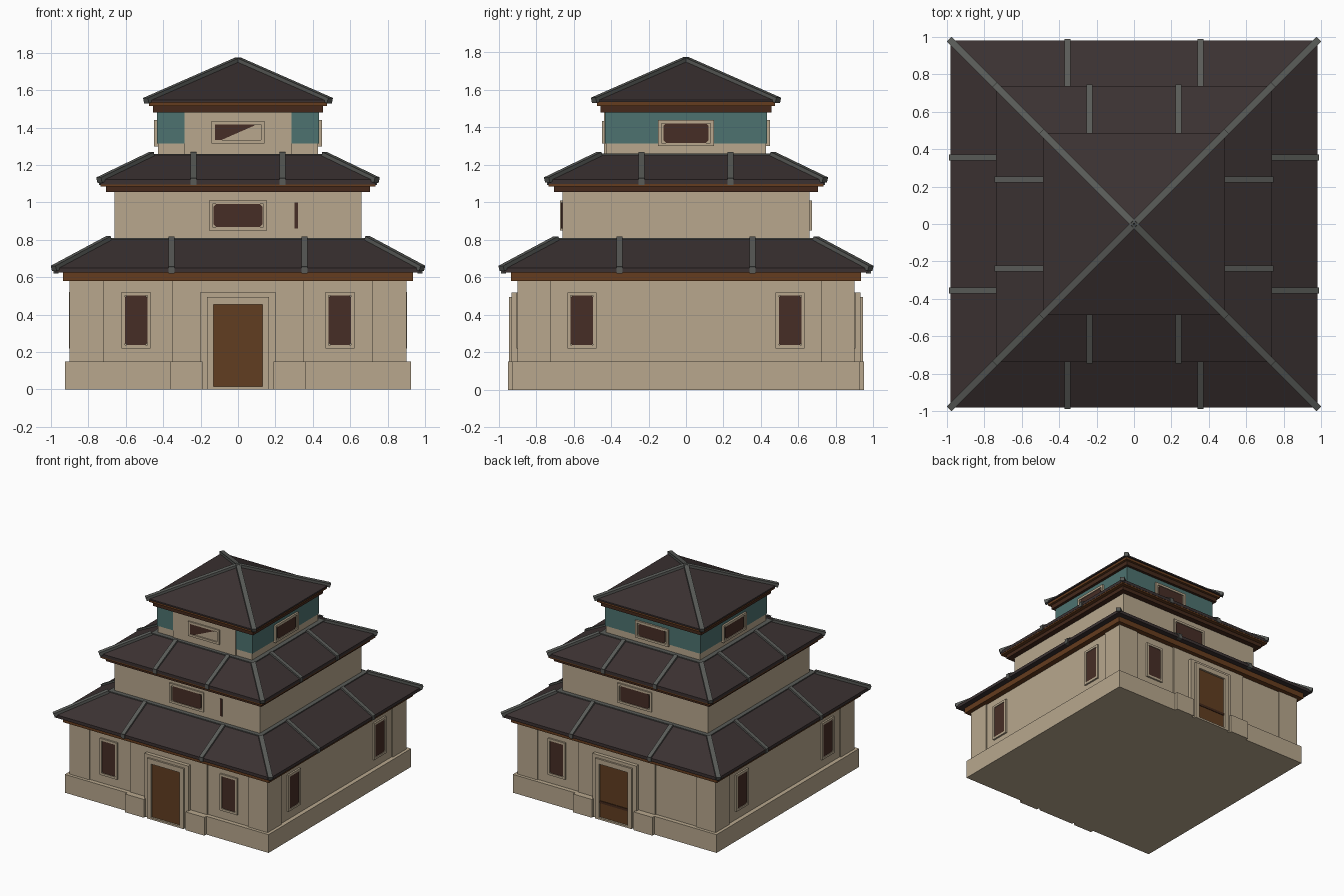
import bpy, bmesh, math
from mathutils import Vector, Matrix

if "Cube" in bpy.data.objects:
    bpy.data.objects.remove(bpy.data.objects["Cube"])


def mat(name, r, g, b):
    m = bpy.data.materials.new(name)
    m.diffuse_color = (r, g, b, 1)
    m.use_nodes = True
    m.node_tree.nodes["Principled BSDF"].inputs["Base Color"].default_value = m.diffuse_color
    return m


WALL = mat("beige plaster", 0.48, 0.39, 0.27)
ROOF = mat("dark roof", 0.043, 0.031, 0.031)
RIDGE = mat("grey ridge", 0.10, 0.105, 0.097)
WOOD = mat("brown eave wood", 0.13, 0.045, 0.013)
BEAM = mat("dark brown beam", 0.058, 0.022, 0.011)
DOOR = mat("door wood", 0.12, 0.048, 0.015)
GLASS = mat("window brown", 0.062, 0.027, 0.019)
TEAL = mat("teal paint", 0.075, 0.17, 0.16)


def hull(name, pts, m):
    bm = bmesh.new()
    for p in pts:
        bm.verts.new(p)
    bmesh.ops.convex_hull(bm, input=bm.verts)
    bmesh.ops.dissolve_limit(bm, angle_limit=0.01, verts=bm.verts, edges=bm.edges)
    bmesh.ops.recalc_face_normals(bm, faces=bm.faces)
    me = bpy.data.meshes.new(name)
    bm.to_mesh(me)
    bm.free()
    me.materials.append(m)
    ob = bpy.data.objects.new(name, me)
    bpy.context.collection.objects.link(ob)
    return ob


# square block or frustum, given half widths at two heights
def tier(name, h0, z0, h1, z1, m):
    s = [(-1, -1), (1, -1), (1, 1), (-1, 1)]
    top = [(x * h1, y * h1, z1) for x, y in s] if h1 > 0 else [(0, 0, z1)]
    return hull(name, [(x * h0, y * h0, z0) for x, y in s] + top, m)


# prism on one side of the tower: side 0 front, 1 right, 2 back, 3 left
def plate(name, side, outline, d0, d1, m):
    R = Matrix.Rotation(side * math.pi / 2, 3, 'Z')
    return hull(name, [R @ Vector((u, -d, z)) for u, z in outline for d in (d0, d1)], m)


def rect(u0, u1, z0, z1, c=0.0):
    if c == 0:
        return [(u0, z0), (u1, z0), (u1, z1), (u0, z1)]
    return [(u0 + c, z0), (u1 - c, z0), (u1, z0 + c), (u1, z1 - c),
            (u1 - c, z1), (u0 + c, z1), (u0, z1 - c), (u0, z0 + c)]


# square bar lying along a roof slope
def bar(name, a, b, w, h, m):
    a, b = Vector(a), Vector(b)
    d = (b - a).normalized()
    side = d.cross(Vector((0, 0, 1))).normalized() * w / 2
    up = side.normalized().cross(d) * h / 2
    return hull(name, [p + s * side + t * up for p in (a, b)
                       for s in (-1, 1) for t in (-1, 1)], m)


# frame strips around a pane
def window(name, side, u, z0, z1, hw, d, fr, pane=None):
    f = 0.018
    for n, (a, b, c, e) in {"left": (u - fr, u - fr + f, z0, z1),
                            "right": (u + fr - f, u + fr, z0, z1),
                            "sill": (u - fr, u + fr, z0, z0 + f),
                            "head": (u - fr, u + fr, z1 - f, z1)}.items():
        plate(name + "_frame_" + n, side, rect(a, b, c, e), d - 0.01, d + 0.012, WALL)
    pane = pane or rect(u - hw, u + hw, z0 + 0.014, z1 - 0.014, 0.018)
    plate(name + "_pane", side, pane, d - 0.001, d + 0.007, GLASS)


# walls
tier("plinth", 0.925, 0, 0.925, 0.15, WALL)
tier("lower_wall", 0.89, 0.15, 0.89, 0.63, WALL)
tier("middle_wall", 0.66, 0.78, 0.66, 1.09, WALL)
tier("upper_wall", 0.428, 1.22, 0.428, 1.51, WALL)
tier("teal_band", 0.433, 1.315, 0.433, 1.49, TEAL)
plate("upper_front_panel", 0, rect(-0.285, 0.285, 1.25, 1.49), 0.42, 0.437, WALL)

# eave bands
tier("lower_eave_band", 0.935, 0.58, 0.935, 0.63, WOOD)
tier("middle_eave_beam", 0.705, 1.055, 0.705, 1.085, BEAM)
tier("middle_eave_band", 0.735, 1.085, 0.735, 1.115, WOOD)
tier("upper_eave_beam", 0.455, 1.48, 0.455, 1.515, BEAM)
tier("upper_eave_band", 0.475, 1.515, 0.475, 1.545, WOOD)

# roofs: name, eave half width, eave z, top half width, top z, rib position
for n, h0, z0, h1, z1, rib in (("lower", 0.98, 0.65, 0.69, 0.805, 0.355),
                               ("middle", 0.737, 1.122, 0.46, 1.255, 0.237),
                               ("upper", 0.487, 1.547, 0, 1.76, None)):
    tier(n + "_eave_edge", h0, z0 - 0.025 if rib else z0 - 0.012, h0, z0, ROOF)
    tier(n + "_roof", h0, z0, h1, z1, ROOF)
    if rib:
        tier(n + "_roof_top_trim", h1 + 0.005, z1 - 0.008, h1 + 0.005, z1 + 0.005, RIDGE)
    for k in range(4):
        R = Matrix.Rotation(k * math.pi / 2, 3, 'Z')
        e = h0 + 0.005
        bar(n + "_hip_ridge", R @ Vector((e, -e, z0 - 0.003)),
            R @ Vector((h1, -h1, z1)), 0.036, 0.03, RIDGE)
        if rib:
            for u in (-rib, rib):
                bar(n + "_roof_rib", R @ Vector((u, -h0 - 0.002, z0 - 0.005)),
                    R @ Vector((u, -h1, z1)), 0.032, 0.03, RIDGE)
                plate(n + "_rib_end", k, rect(u - 0.016, u + 0.016, z0 - 0.03, z0 + 0.005),
                      h0 - 0.02, h0 + 0.006, RIDGE)

# corner piers on the lower wall
for k in range(4):
    for s in (-1, 1):
        a, b = sorted((s * 0.72, s * 0.9))
        plate("corner_pier", k, rect(a, b, 0.14, 0.6), 0.86, 0.9, WALL)

# doorways, front and back
for k in (0, 2):
    plate("entrance_bay", k, rect(-0.35, 0.35, 0.14, 0.59), 0.86, 0.9, WALL)
    plate("door_surround", k, rect(-0.2, 0.2, 0.49, 0.52), 0.88, 0.93, WALL)
    plate("door_lintel", k, rect(-0.165, 0.165, 0.455, 0.495), 0.88, 0.945, WALL)
    plate("door_leaf", k, rect(-0.13, 0.13, 0.015, 0.46), 0.88, 0.929, DOOR)
    plate("door_step", k, rect(-0.165, 0.165, 0, 0.015), 0.88, 0.945, WALL)
    for s in (-1, 1):
        for n, a, b, z, d in (("door_jamb", 0.13, 0.165, 0.495, 0.945),
                              ("door_outer_jamb", 0.165, 0.2, 0.52, 0.93),
                              ("door_pedestal", 0.19, 0.36, 0.15, 0.95)):
            u0, u1 = sorted((s * a, s * b))
            plate(n, k, rect(u0, u1, 0, z), 0.87, d, WALL)
plate("back_door_rail", 2, rect(-0.13, 0.13, 0.13, 0.15), 0.92, 0.934, BEAM)

# ground floor windows
for k, us in ((0, (-0.545, 0.545)), (1, (-0.555, 0.555)), (2, (-0.545,)), (3, (-0.555, 0.555))):
    for u in us:
        window("lower_window", k, u, 0.22, 0.52, 0.064, 0.892, 0.078)

# middle floor windows, front and back, with a narrow slit at the front
for k in (0, 2):
    window("middle_window", k, 0, 0.85, 1.01, 0.13, 0.66, 0.155)
plate("middle_slit", 0, rect(0.302, 0.322, 0.86, 1.0), 0.655, 0.667, GLASS)

# top floor windows; the front one is a wedge
for k in (1, 2, 3):
    plate("upper_window_back_panel", k, rect(-0.15, 0.15, 1.3, 1.44), 0.42, 0.437, WALL)
    window("upper_window", k, 0, 1.3, 1.44, 0.12, 0.436, 0.15)
window("upper_front_window", 0, 0, 1.315, 1.435, 0.12, 0.436, 0.142,
       [(-0.124, 1.333), (-0.09, 1.333), (0.09, 1.412), (0.08, 1.417), (-0.124, 1.417)])
